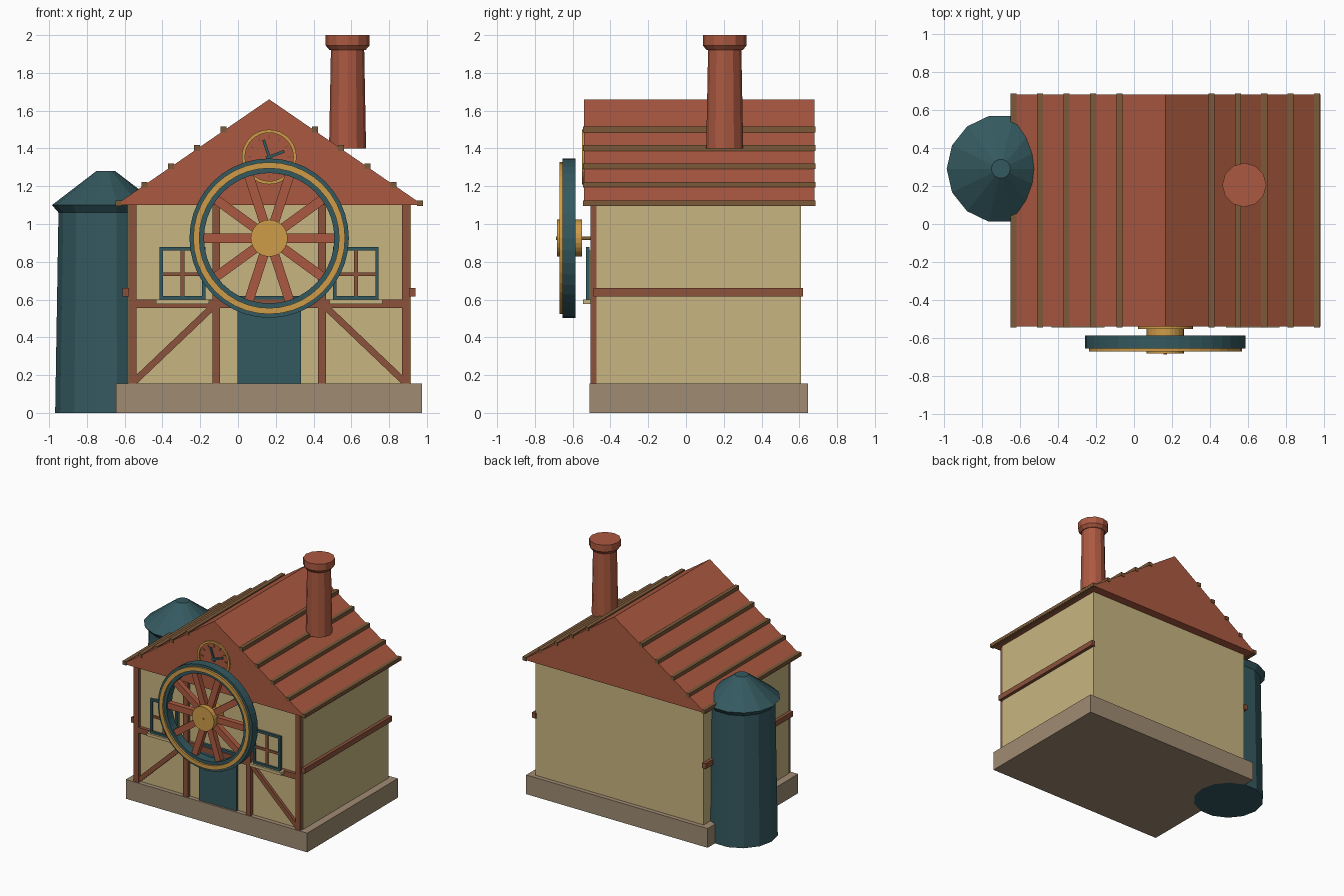
import bpy, bmesh
from math import sin, cos, pi, hypot, atan2, radians
from mathutils import Matrix, Vector

cube = bpy.data.objects.get("Cube")
if cube:
    bpy.data.objects.remove(cube, do_unlink=True)


def material(name, rgb):
    m = bpy.data.materials.new(name)
    m.use_nodes = True
    m.diffuse_color = (*rgb, 1)
    m.node_tree.nodes["Principled BSDF"].inputs["Base Color"].default_value = (*rgb, 1)
    return m


CREAM = material("cream plaster", (0.58, 0.46, 0.22))
RED = material("brick red", (0.41, 0.10, 0.052))
TIMBER = material("timber brown", (0.26, 0.085, 0.043))
BATTEN = material("batten brown", (0.20, 0.10, 0.042))
TEAL = material("dark teal", (0.034, 0.10, 0.115))
GOLD = material("gold", (0.62, 0.33, 0.065))
STONE = material("stone", (0.35, 0.26, 0.17))

MID = 0.165      # x of the house's mirror plane
WALL_Y = -0.475  # front wall face


def finish(name, bm, mat):
    bmesh.ops.recalc_face_normals(bm, faces=bm.faces)
    me = bpy.data.meshes.new(name)
    bm.to_mesh(me)
    bm.free()
    me.materials.append(mat)
    ob = bpy.data.objects.new(name, me)
    bpy.context.collection.objects.link(ob)
    return ob


def box(name, x, y, z, mat):
    """Box from (min, max) pairs."""
    bm = bmesh.new()
    size = [b - a for a, b in (x, y, z)]
    mid = Vector([(a + b) / 2 for a, b in (x, y, z)])
    bmesh.ops.create_cube(bm, size=1, matrix=Matrix.Translation(mid) @ Matrix.Diagonal((*size, 1)))
    return finish(name, bm, mat)


def beam(name, a, b, width, y, mat):
    """Bar in the front plane from a to b, both (x, z)."""
    bm = bmesh.new()
    dx, dz = b[0] - a[0], b[1] - a[1]
    mid = Vector(((a[0] + b[0]) / 2, (y[0] + y[1]) / 2, (a[1] + b[1]) / 2))
    m = (Matrix.Translation(mid) @ Matrix.Rotation(-atan2(dz, dx), 4, 'Y')
         @ Matrix.Diagonal((hypot(dx, dz), y[1] - y[0], width, 1)))
    bmesh.ops.create_cube(bm, size=1, matrix=m)
    return finish(name, bm, mat)


def lathe(name, profile, n, centre, mat, forward=False, ring=False):
    """Turn (radius, height) points round z, or round the front axis; ring closes the section."""
    bm = bmesh.new()
    loops = [[bm.verts.new((r * cos(2 * pi * i / n), r * sin(2 * pi * i / n), h))
              for i in range(n)] for r, h in profile]
    pairs = list(zip(loops, loops[1:]))
    if ring:
        pairs.append((loops[-1], loops[0]))
    else:
        bm.faces.new(loops[0])
        bm.faces.new(loops[-1])
    for lo, hi in pairs:
        for i in range(n):
            j = (i + 1) % n
            bm.faces.new((lo[i], lo[j], hi[j], hi[i]))
    if forward:
        bm.transform(Matrix.Rotation(radians(90), 4, 'X'))
    bm.transform(Matrix.Translation(centre))
    return finish(name, bm, mat)


def flat_ring(name, inner, outer, y, n, z, mat):
    """Square-section ring facing front, spanning y."""
    section = [(inner, -y[0]), (outer, -y[0]), (outer, -y[1]), (inner, -y[1])]
    return lathe(name, section, n, (MID, 0, z), mat, forward=True, ring=True)


# House body
box("stone_base", (-0.645, 0.975), (-0.51, 0.645), (0, 0.155), STONE)
box("walls", (MID - 0.75, MID + 0.75), (WALL_Y, 0.61), (0.155, 1.1), CREAM)

# Gabled roof
bm = bmesh.new()
front = [bm.verts.new((x, -0.54, z)) for x, z in ((-0.65, 1.1), (0.98, 1.1), (MID, 1.66))]
gable = bm.faces.new(front)
out = bmesh.ops.extrude_face_region(bm, geom=[gable], use_keep_orig=True)
bmesh.ops.translate(bm, vec=(0, 1.22, 0), verts=[v for v in out["geom"] if isinstance(v, bmesh.types.BMVert)])
finish("roof", bm, RED)

for side, label in ((-1, "right"), (1, "left")):
    # Roof battens
    for i in range(5):
        x = MID + side * (0.242 + 0.139 * i)
        z = 1.505 - 0.0975 * i
        box(f"roof_batten_{label}_{i}", (x - 0.016, x + 0.016), (-0.545, 0.685), (z - 0.02, z + 0.01), BATTEN)

    # Front timber frame
    for part, d in (("inner_post", 0.28), ("corner_post", 0.723)):
        x = MID + side * d
        box(f"{part}_{label}", (x - 0.021, x + 0.021), (-0.505, WALL_Y), (0.155, 1.1), TIMBER)
    beam(f"brace_{label}", (MID + side * 0.71, 0.17), (MID + side * 0.29, 0.57), 0.035, (-0.498, WALL_Y), TIMBER)

    # Side rail
    x = MID + side * 0.76
    box(f"side_rail_{label}", (x - 0.016, x + 0.016), (-0.49, 0.62), (0.617, 0.66), TIMBER)

    # Window: frame, glazing bars and sill
    c, hw, lo, hi, t = MID + side * 0.459, 0.121, 0.6, 0.878, 0.018
    depth = (-0.53, -0.512)
    for s in (-1, 1):
        x = c + s * (hw - t / 2)
        box(f"window_stile_{label}", (x - t / 2, x + t / 2), depth, (lo, hi), TEAL)
    for z in (lo, hi - t):
        box(f"window_rail_{label}", (c - hw + t, c + hw - t), depth, (z, z + t), TEAL)
    box(f"window_pane_{label}", (c - hw + t, c + hw - t), (-0.515, WALL_Y), (lo, hi - t), CREAM)
    bars = (-0.525, -0.51)
    box(f"window_bar_upright_{label}", (c - 0.011, c + 0.011), bars, (lo + t, hi - t), TIMBER)
    box(f"window_bar_cross_{label}", (c - hw + t, c + hw - t), bars, (0.725, 0.744), TIMBER)
    box(f"window_sill_{label}", (c - 0.14, c + 0.14), (-0.545, WALL_Y), (0.577, 0.6), CREAM)

box("cross_beam", (MID - 0.742, MID + 0.742), (-0.502, WALL_Y), (0.556, 0.6), TIMBER)
box("door", (MID - 0.168, MID + 0.168), (-0.495, WALL_Y), (0.155, 0.62), TEAL)

# Gable clock
CZ = 1.355
flat_ring("clock_rim", 0.128, 0.145, (-0.551, -0.54), 32, CZ, GOLD)
for i in range(12):
    a = 2 * pi * i / 12
    ends = [(MID + r * sin(a), CZ + r * cos(a)) for r in (0.095, 0.115)]
    beam(f"clock_tick_{i}", *ends, 0.008, (-0.545, -0.539), TIMBER)
for name, dx, dz in (("minute", -0.03, 0.09), ("hour", 0.08, 0.03)):
    beam(f"clock_{name}_hand", (MID - dx * 0.2, CZ - dz * 0.2), (MID + dx, CZ + dz), 0.015, (-0.55, -0.539), TEAL)

# Wheel
WZ = 0.925
flat_ring("wheel_tyre", 0.345, 0.422, (-0.655, -0.585), 40, WZ, TEAL)
flat_ring("wheel_gold_band", 0.37, 0.402, (-0.67, -0.65), 40, WZ, GOLD)
for i in range(10):
    a = 2 * pi * i / 10
    beam(f"wheel_spoke_{i}", (MID + 0.06 * cos(a), WZ + 0.06 * sin(a)),
         (MID + 0.36 * cos(a), WZ + 0.36 * sin(a)), 0.05, (-0.642, -0.6), RED)
lathe("wheel_hub", [(0.098, 0.55), (0.098, 0.682)], 24, (MID, 0, WZ), GOLD, forward=True)
lathe("wheel_axle_pin", [(0.009, 0.48), (0.009, 0.687)], 8, (MID, 0, WZ), GOLD, forward=True)

# Chimney
at = (0.58, 0.205, 0)
lathe("chimney_shaft", [(0.098, 1.4), (0.088, 1.93)], 12, at, RED)
lathe("chimney_cap", [(0.095, 1.92), (0.116, 1.945), (0.116, 2.0)], 12, at, RED)

# Silo
at = (-0.7, 0.29, 0)
lathe("silo_body", [(0.268, 0), (0.25, 1.08)], 14, at, TEAL)
lathe("silo_roof", [(0.25, 1.06), (0.285, 1.1), (0.05, 1.28)], 14, at, TEAL)
